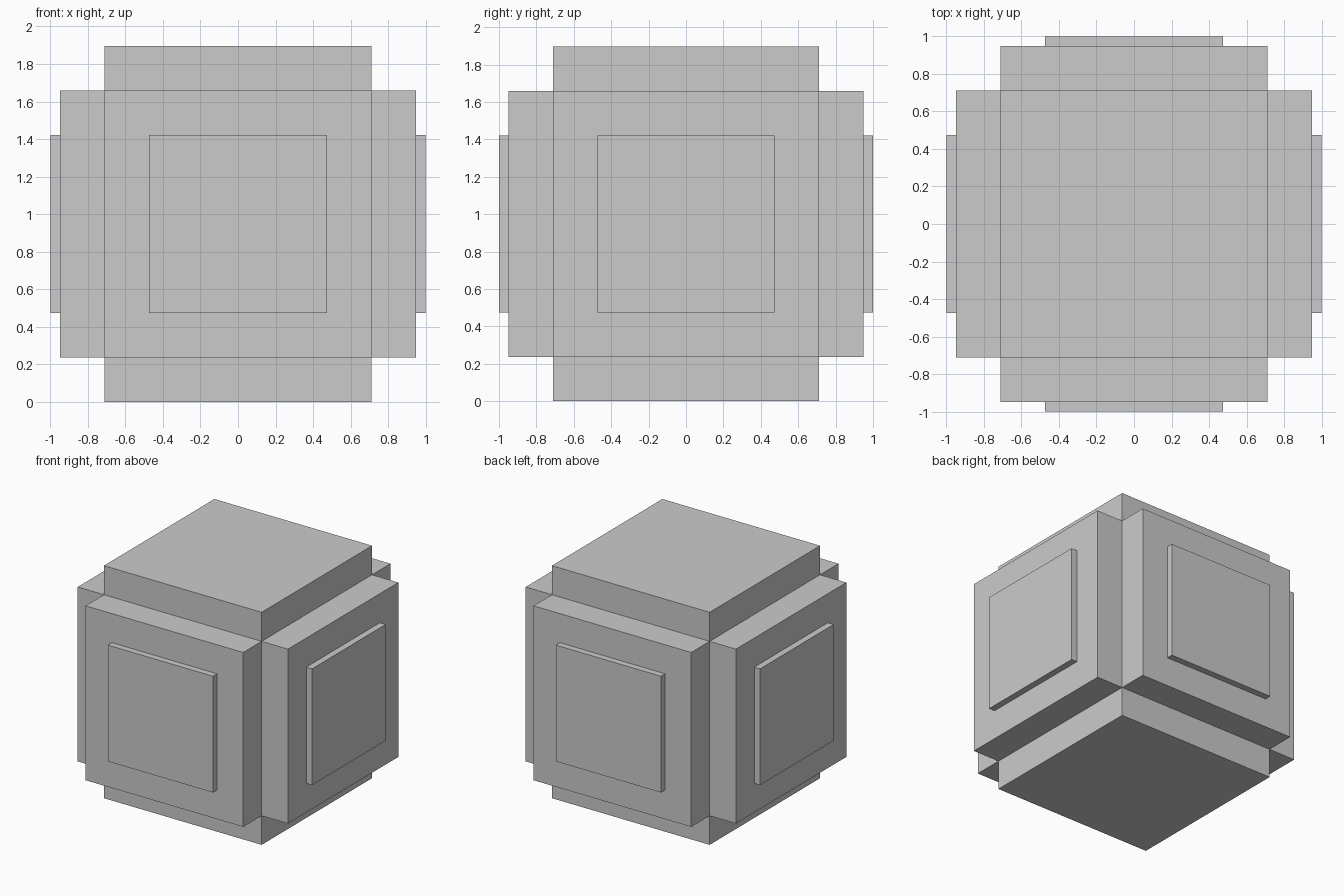
import bpy, bmesh
from mathutils import Matrix

if "Cube" in bpy.data.objects:
    bpy.data.objects.remove(bpy.data.objects["Cube"])

UNIT = 0.237          # block step: everything is built on this module
PANEL_DEPTH = 0.052   # raised square on each side


def raise_face(bm, face, distance):
    """Extrude one face along its own normal and return the new face."""
    normal = face.normal.copy()
    new = bmesh.ops.extrude_discrete_faces(bm, faces=[face])["faces"][0]
    bmesh.ops.translate(bm, vec=normal * distance, verts=new.verts)
    new.normal_update()
    return new


bm = bmesh.new()

# Central cube
bmesh.ops.create_cube(bm, size=6 * UNIT, matrix=Matrix.Translation((0, 0, 4 * UNIT)))
bm.normal_update()

for face in list(bm.faces):
    # Thick slab on every face of the cube
    slab = raise_face(bm, face, UNIT)
    # Thin square panel on the four sides only
    if abs(slab.normal.z) < 0.5:
        bmesh.ops.inset_individual(bm, faces=[slab], thickness=UNIT, use_even_offset=True)
        slab.normal_update()
        raise_face(bm, slab, PANEL_DEPTH)

mesh = bpy.data.meshes.new("panelled_block")
bm.to_mesh(mesh)
bm.free()
block = bpy.data.objects.new("panelled_block", mesh)
bpy.context.collection.objects.link(block)
